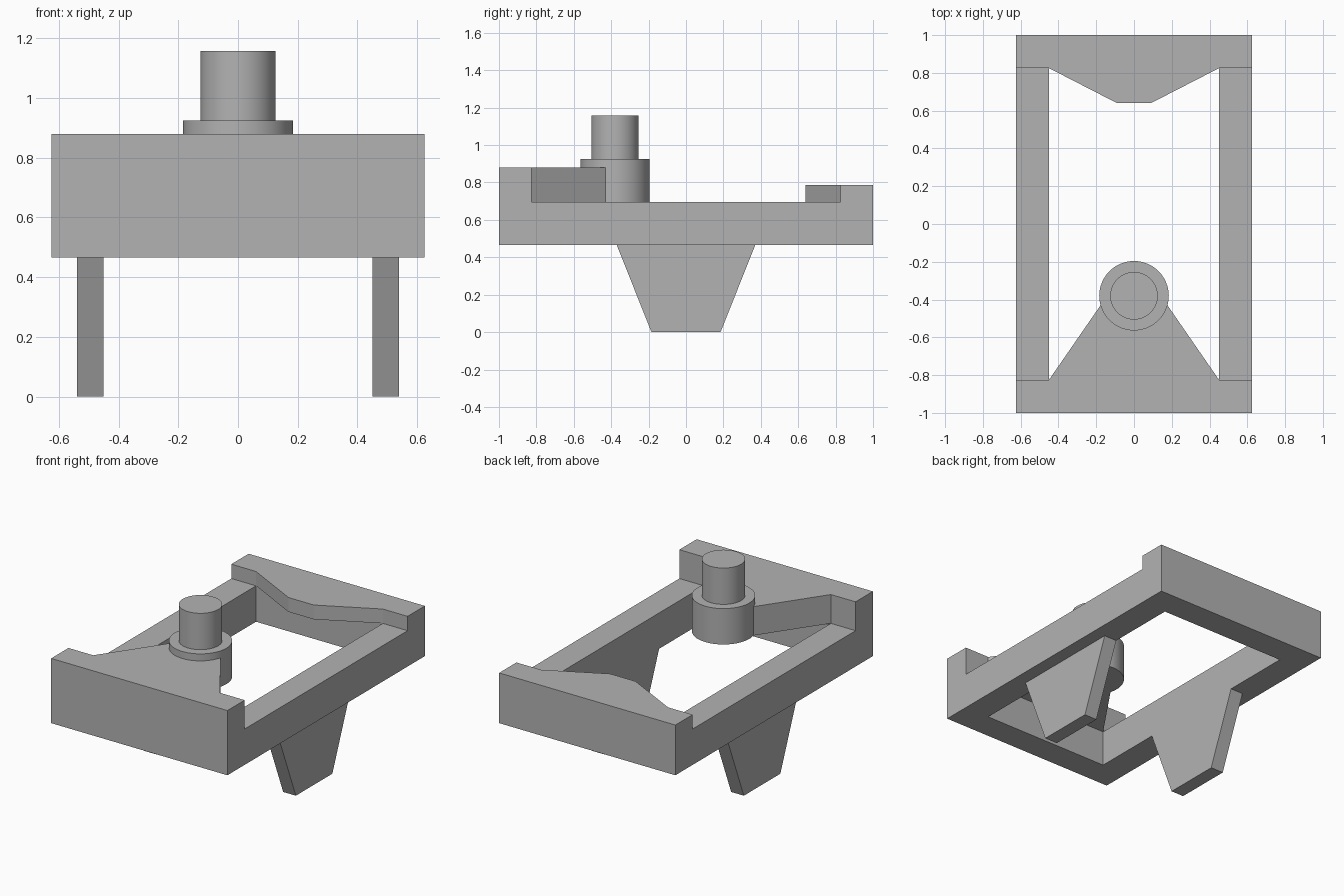
import bpy
import bmesh
import math
from mathutils import Vector

cube = bpy.data.objects.get("Cube")
if cube:
    bpy.data.objects.remove(cube, do_unlink=True)

grey = bpy.data.materials.new("plain grey")
grey.use_nodes = True
colour = (0.45, 0.45, 0.45, 1)
grey.diffuse_color = colour
grey.node_tree.nodes["Principled BSDF"].inputs["Base Color"].default_value = colour

# Main levels and half sizes
BASE, DECK, FRONT_TOP, BACK_TOP = 0.465, 0.695, 0.88, 0.787
OUT_X, OUT_Y, IN_X, IN_Y = 0.625, 1.0, 0.45, 0.825
PIVOT = (0, -0.38)


def extruded(name, points, faces, offset):
    """Extrude flat faces along an offset into a closed solid."""
    bm = bmesh.new()
    verts = [bm.verts.new(p) for p in points]
    flat = [bm.faces.new([verts[i] for i in f]) for f in faces]
    new = bmesh.ops.extrude_face_region(bm, geom=flat, use_keep_orig=True)["geom"]
    moved = [g for g in new if isinstance(g, bmesh.types.BMVert)]
    bmesh.ops.translate(bm, verts=moved, vec=Vector(offset))
    bmesh.ops.recalc_face_normals(bm, faces=bm.faces)
    mesh = bpy.data.meshes.new(name)
    bm.to_mesh(mesh)
    bm.free()
    mesh.materials.append(grey)
    obj = bpy.data.objects.new(name, mesh)
    bpy.context.collection.objects.link(obj)
    return obj


def end_plate(name, half, top):
    """Plate on the deck, mirrored from its right-hand half outline."""
    outline = half + [(-x, y) for x, y in reversed(half)]
    points = [(x, y, DECK) for x, y in outline]
    return extruded(name, points, [range(len(points))], (0, 0, top - DECK))


def cylinder(name, radius, bottom, top):
    bpy.ops.mesh.primitive_cylinder_add(
        vertices=64, radius=radius, depth=top - bottom,
        location=(*PIVOT, (bottom + top) / 2))
    obj = bpy.context.object
    obj.name = name
    obj.data.materials.append(grey)
    bpy.ops.object.shade_smooth_by_angle(angle=math.radians(30))


# Rectangular frame around an open middle
corners = [(-1, -1), (1, -1), (1, 1), (-1, 1)]
rings = [(sx * w, sy * d, BASE) for w, d in ((OUT_X, OUT_Y), (IN_X, IN_Y))
         for sx, sy in corners]
sides = [(i, (i + 1) % 4, (i + 1) % 4 + 4, i + 4) for i in range(4)]
extruded("frame", rings, sides, (0, 0, DECK - BASE))

# Raised end plates
end_plate("front_plate",
          [(OUT_X, -OUT_Y), (OUT_X, -IN_Y), (IN_X, -IN_Y), (0.17, -0.42)], FRONT_TOP)
end_plate("back_plate",
          [(OUT_X, OUT_Y), (OUT_X, IN_Y), (IN_X, IN_Y), (0.09, 0.64)], BACK_TOP)

# Round boss and upright post
cylinder("boss", 0.184, DECK, 0.925)
cylinder("post", 0.126, 0.925, 1.158)

# Tapered legs
for name, x in (("left_leg", 0.45), ("right_leg", -0.54)):
    profile = [(x, -0.37, BASE), (x, -0.185, 0), (x, 0.185, 0), (x, 0.37, BASE)]
    extruded(name, profile, [range(4)], (0.09, 0, 0))
